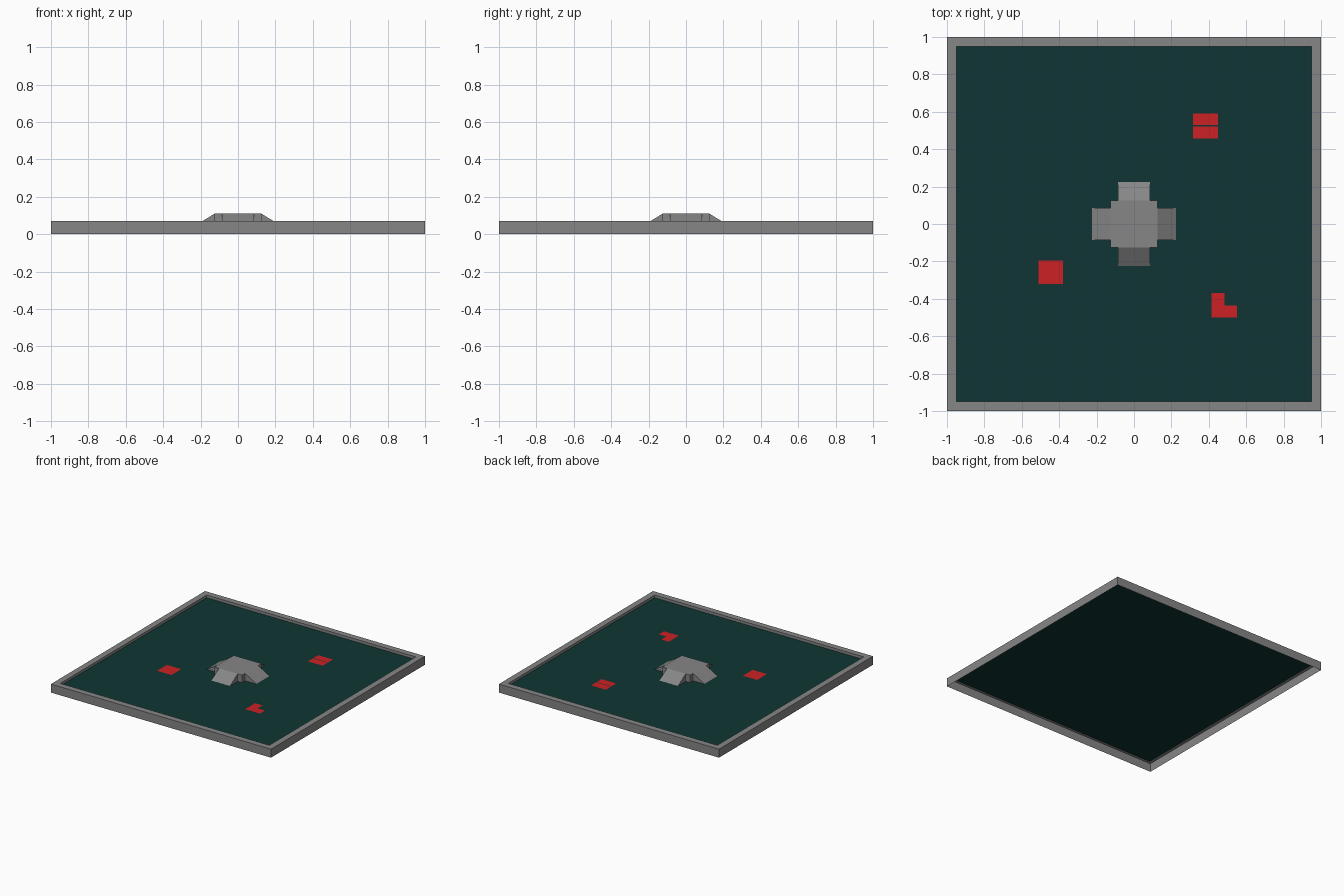
import bpy, bmesh, math
from mathutils import Matrix

if "Cube" in bpy.data.objects:
    bpy.data.objects.remove(bpy.data.objects["Cube"])

FLOOR, RIM, TOP = 0.048, 0.07, 0.11     # heights of floor, rim and platform
CORNERS = [(-1, -1), (1, -1), (1, 1), (-1, 1)]


def material(name, r, g, b):
    m = bpy.data.materials.new(name)
    m.diffuse_color = (r, g, b, 1)
    m.use_nodes = True
    m.node_tree.nodes["Principled BSDF"].inputs["Base Color"].default_value = m.diffuse_color
    return m


GREY = material("stone_grey", 0.24, 0.24, 0.24)
TEAL = material("deep_teal", 0.0045, 0.036, 0.033)
OLIVE = material("dark_olive", 0.016, 0.032, 0.017)
RED = material("marker_red", 0.60, 0.015, 0.018)


def finish(bm, name, *mats):
    me = bpy.data.meshes.new(name)
    bm.to_mesh(me)
    bm.free()
    for m in mats:
        me.materials.append(m)
    ob = bpy.data.objects.new(name, me)
    bpy.context.collection.objects.link(ob)
    return ob


def square_lathe(bm, profile):
    """Sweep (half width, z) points around a square; returns the last ring."""
    rings = [[bm.verts.new((sx * w, sy * w, z)) for sx, sy in CORNERS]
             for w, z in profile]
    for a, b in zip(rings, rings[1:]):
        for i in range(4):
            j = (i + 1) % 4
            bm.faces.new((a[i], a[j], b[j], b[i]))
    return rings[-1]


# Rim: outer wall, flat top, short inner wall, open underneath
bm = bmesh.new()
square_lathe(bm, [(1, 0), (1, RIM), (0.95, RIM), (0.95, FLOOR)])
finish(bm, "rim", GREY)

# Floor with inset olive centre
bm = bmesh.new()
field = bm.faces.new([bm.verts.new((x * 0.95, y * 0.95, FLOOR)) for x, y in CORNERS])
bmesh.ops.inset_region(bm, faces=[field], thickness=0.32)
for f in bm.faces:
    f.material_index = int(f.calc_center_median().length < 0.1
                           and max(abs(v.co.x) for v in f.verts) < 0.7)
finish(bm, "floor", TEAL, OLIVE)

# Central platform
bm = bmesh.new()
bm.faces.new(square_lathe(bm, [(0.125, FLOOR), (0.125, TOP)]))
finish(bm, "platform", GREY)

# Four ramps, one per side of the platform
for k in range(4):
    bm = bmesh.new()
    lo, hi, base = ([bm.verts.new((x, y, z)) for y in (-0.085, 0.085)]
                    for x, z in ((0.225, FLOOR), (0.125, TOP), (0.125, FLOOR)))
    bm.faces.new((lo[0], lo[1], hi[1], hi[0]))
    bm.faces.new((base[0], lo[0], hi[0]))
    bm.faces.new((lo[1], base[1], hi[1]))
    bm.transform(Matrix.Rotation(k * math.pi / 2, 4, 'Z'))
    finish(bm, f"ramp_{k + 1}", GREY)

# Red floor markers: x0, x1, y0, y1 of each plate
markers = {
    "split_marker": [(0.315, 0.448, 0.458, 0.522), (0.315, 0.448, 0.528, 0.592)],
    "square_marker": [(-0.51, -0.38, -0.322, -0.195)],
    "corner_marker": [(0.415, 0.55, -0.50, -0.435), (0.415, 0.483, -0.435, -0.37)],
}
for name, plates in markers.items():
    bm = bmesh.new()
    for x0, x1, y0, y1 in plates:
        bm.faces.new([bm.verts.new((x, y, FLOOR + 0.003))
                      for x, y in ((x0, y0), (x1, y0), (x1, y1), (x0, y1))])
    finish(bm, name, RED)
